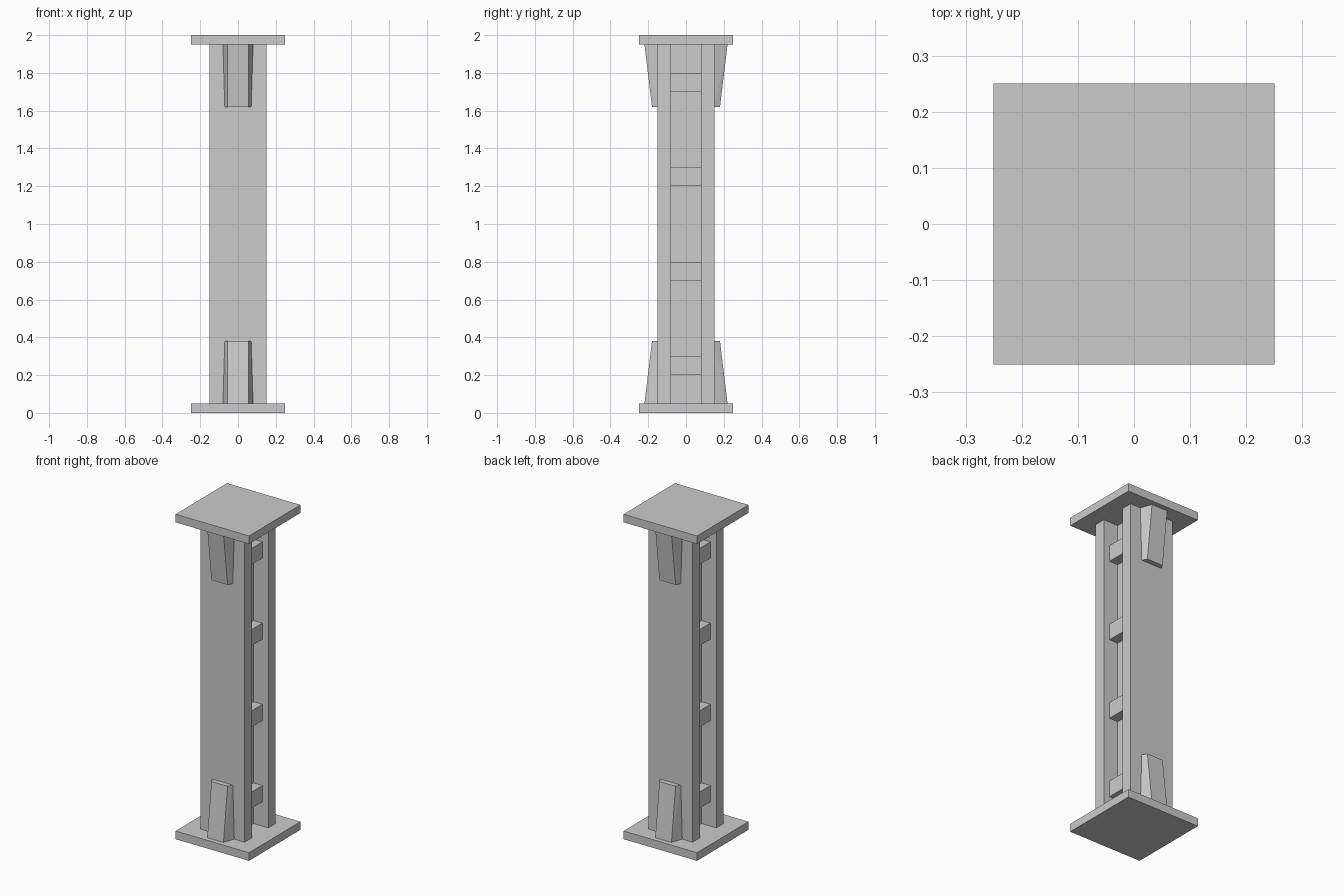
import bpy
import bmesh

cube = bpy.data.objects.get("Cube")
if cube:
    bpy.data.objects.remove(cube, do_unlink=True)

GREY = (0.604, 0.604, 0.604, 1.0)
metal = bpy.data.materials.new("plain_grey")
metal.use_nodes = True
metal.diffuse_color = GREY
metal.node_tree.nodes["Principled BSDF"].inputs["Base Color"].default_value = GREY


def add_hull(name, points):
    """Closed convex part from its corner points."""
    bm = bmesh.new()
    verts = [bm.verts.new(p) for p in points]
    bmesh.ops.convex_hull(bm, input=verts)
    bmesh.ops.dissolve_limit(bm, angle_limit=0.01, verts=bm.verts, edges=bm.edges)
    bmesh.ops.recalc_face_normals(bm, faces=bm.faces)
    mesh = bpy.data.meshes.new(name)
    bm.to_mesh(mesh)
    bm.free()
    mesh.materials.append(metal)
    obj = bpy.data.objects.new(name, mesh)
    bpy.context.collection.objects.link(obj)
    return obj


def add_box(name, half_x, y_range, z_range):
    return add_hull(name, [(x, y, z) for x in (-half_x, half_x)
                           for y in y_range for z in z_range])


HEIGHT, PLATE = 2.0, 0.05
SPAN = (PLATE, HEIGHT - PLATE)

# End plates
add_box("base_plate", 0.25, (-0.25, 0.25), (0, PLATE))
add_box("top_plate", 0.25, (-0.25, 0.25), (HEIGHT - PLATE, HEIGHT))

# Two flanges joined by a central web
add_box("front_flange", 0.15, (-0.15, -0.08), SPAN)
add_box("back_flange", 0.15, (0.08, 0.15), SPAN)
add_box("web", 0.05, (-0.08, 0.08), SPAN)

# Cross blocks between the flanges
for i in range(4):
    z = 0.2 + 0.5 * i
    add_box(f"cross_block_{i + 1}", 0.11, (-0.08, 0.08), (z, z + 0.1))

# Tapered brackets: (height, half width at flange, outer reach)
SECTIONS = [(PLATE, 0.08, 0.22), (0.38, 0.07, 0.18)]
for side, sy in (("front", -1), ("back", 1)):
    for end in ("lower", "upper"):
        corners = []
        for z, half, reach in SECTIONS:
            height = z if end == "lower" else HEIGHT - z
            for sx in (-1, 1):
                corners.append((sx * half, sy * 0.15, height))
                corners.append((sx * 0.055, sy * reach, height))
        add_hull(f"{side}_{end}_bracket", corners)
